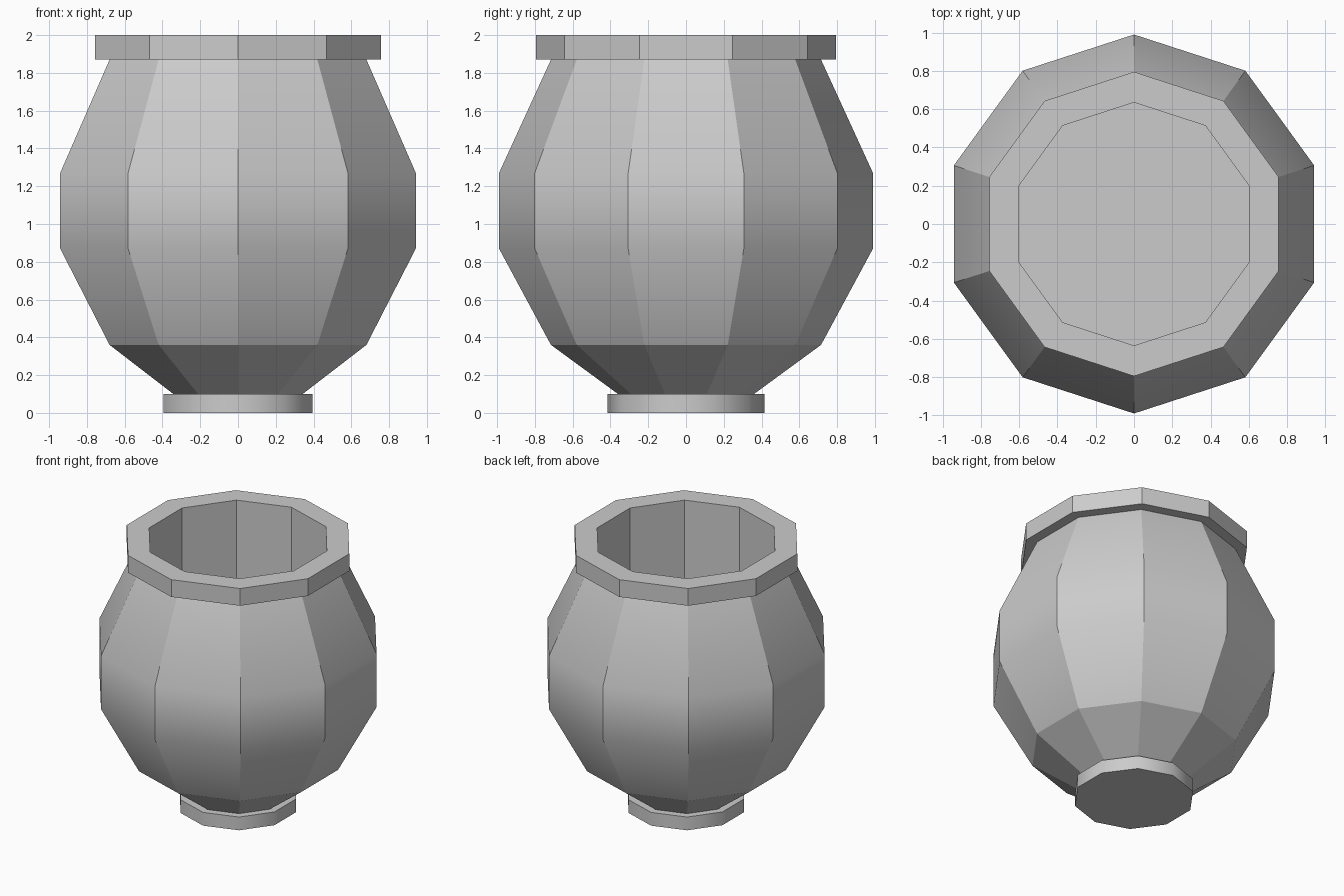
import bpy, bmesh
from math import cos, sin, pi

if "Cube" in bpy.data.objects:
    bpy.data.objects.remove(bpy.data.objects["Cube"])

SIDES = 10


def lathe(name, profile, soft_heights=(), soft_around=False):
    """Spin a (radius, z) profile into a ten-sided shell; r = 0 closes with a flat cap.
    Horizontal edges at soft_heights stay smooth; soft_around smooths upright edges."""
    bm = bmesh.new()
    rings = []
    for r, z in profile:
        if r > 0:
            rings.append([bm.verts.new((r * cos(pi / 2 + 2 * pi * i / SIDES),
                                        r * sin(pi / 2 + 2 * pi * i / SIDES), z))
                          for i in range(SIDES)])
        else:
            rings.append(None)
    for a, b in zip(rings, rings[1:]):
        if a is None:
            bm.faces.new(b[::-1])
        elif b is None:
            bm.faces.new(a)
        else:
            for i in range(SIDES):
                j = (i + 1) % SIDES
                bm.faces.new((a[i], a[j], b[j], b[i]))
    for f in bm.faces:
        f.smooth = True
    for e in bm.edges:
        z0, z1 = (v.co.z for v in e.verts)
        if abs(z0 - z1) < 1e-5:
            e.smooth = any(abs(z0 - h) < 1e-4 for h in soft_heights)
        else:
            e.smooth = soft_around
    mesh = bpy.data.meshes.new(name)
    bm.to_mesh(mesh)
    bm.free()
    obj = bpy.data.objects.new(name, mesh)
    bpy.context.collection.objects.link(obj)
    return obj


# Foot disc
lathe("foot", [(0, 0), (0.415, 0), (0.415, 0.1), (0.36, 0.1)], soft_around=True)

# Bulging faceted body
lathe("body", [(0.36, 0.1), (0.715, 0.36), (0.99, 0.87), (0.99, 1.27), (0.715, 1.87)],
      soft_heights=(0.87, 1.27))

# Overhanging rim
lathe("rim", [(0.715, 1.87), (0.795, 1.87), (0.795, 2.0), (0.635, 2.0), (0.635, 1.87)])

# Straight inner wall and floor
lathe("inner_wall", [(0.635, 1.87), (0.635, 0.36), (0, 0.36)])
